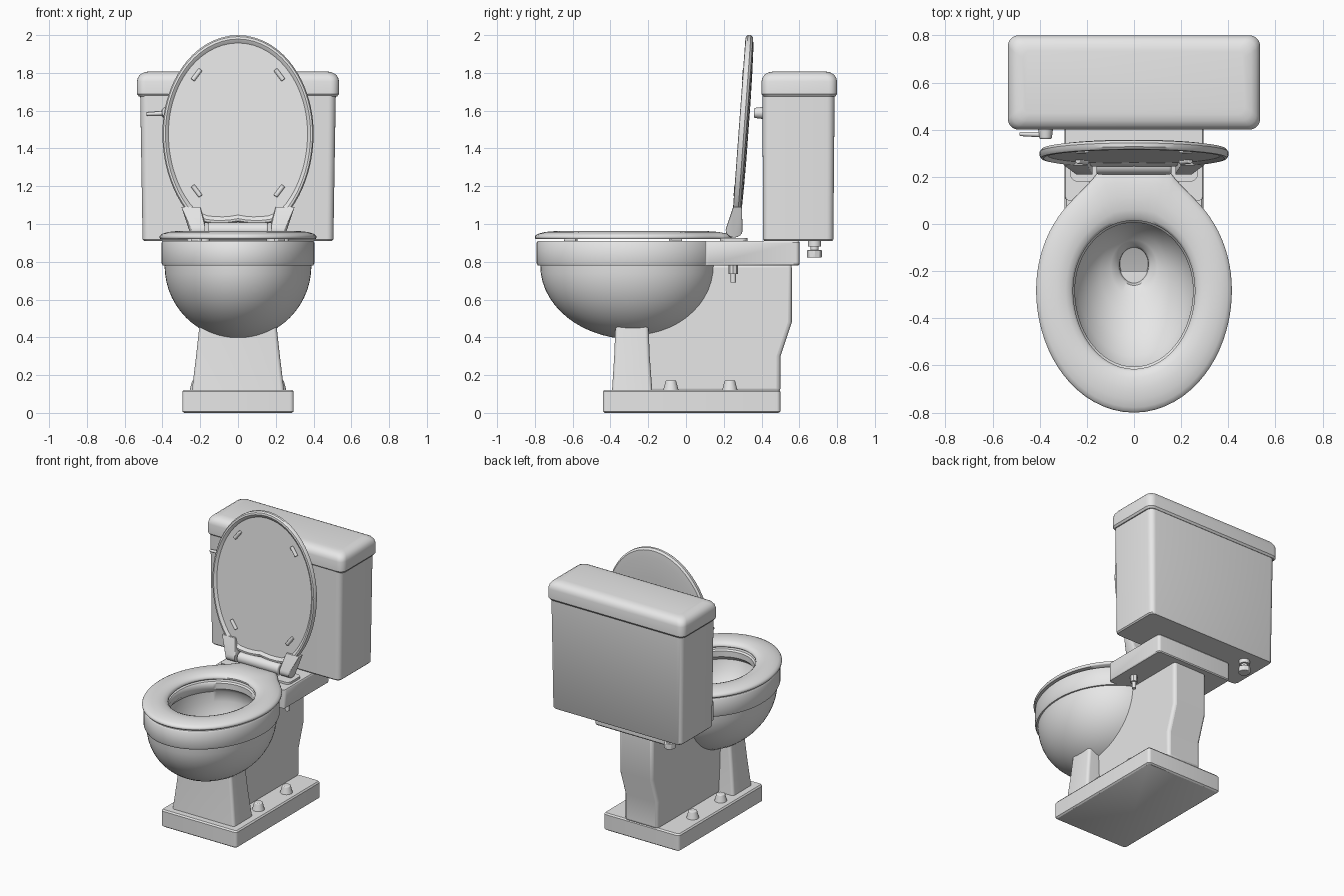
import bpy, bmesh, math
from mathutils import Vector

if "Cube" in bpy.data.objects:
    bpy.data.objects.remove(bpy.data.objects["Cube"])

mat = bpy.data.materials.new("porcelain_grey")
mat.diffuse_color = (0.8, 0.8, 0.8, 1)
mat.use_nodes = True
mat.node_tree.nodes["Principled BSDF"].inputs["Base Color"].default_value = mat.diffuse_color
N = 72
CY = -0.28  # centre of bowl and seat outlines


def finish(name, bm, angle=35, bevel=0):
    bmesh.ops.recalc_face_normals(bm, faces=bm.faces)
    me = bpy.data.meshes.new(name)
    bm.to_mesh(me)
    bm.free()
    ob = bpy.data.objects.new(name, me)
    bpy.context.collection.objects.link(ob)
    me.materials.append(mat)
    if bevel:
        m = ob.modifiers.new("bevel", 'BEVEL')
        m.width, m.segments, m.limit_method = bevel, 3, 'ANGLE'
    bpy.ops.object.select_all(action='DESELECT')
    ob.select_set(True)
    bpy.context.view_layer.objects.active = ob
    bpy.ops.object.shade_smooth_by_angle(angle=math.radians(angle))
    return ob


def loft(name, rings, closed=False, **kw):
    bm = bmesh.new()
    vs = [[bm.verts.new(p) for p in r] for r in rings]
    n = len(vs[0])
    pairs = list(zip(vs, vs[1:])) + ([(vs[-1], vs[0])] if closed else [])
    for a, b in pairs:
        for i in range(n):
            j = (i + 1) % n
            bm.faces.new((a[i], a[j], b[j], b[i]))
    if not closed:
        bm.faces.new(vs[0])
        bm.faces.new(vs[-1])
    return finish(name, bm, **kw)


def block(name, levels, **kw):
    """Stack of rounded rectangles: (half width, y0, y1, corner radius, z)."""
    rings = []
    for hx, y0, y1, r, z in levels:
        ring = []
        for k, (cx, cy) in enumerate(((hx - r, y1 - r), (r - hx, y1 - r),
                                      (r - hx, y0 + r), (hx - r, y0 + r))):
            for i in range(6):
                a = math.pi / 2 * (k + i / 5)
                ring.append((cx + r * math.cos(a), cy + r * math.sin(a), z))
        rings.append(ring)
    return loft(name, rings, **kw)


def cyl(name, p0, p1, r0, r1=None, n=20, bevel=0):
    p0, p1 = Vector(p0), Vector(p1)
    d = p1 - p0
    bm = bmesh.new()
    m = d.to_track_quat('Z', 'Y').to_matrix().to_4x4()
    m.translation = (p0 + p1) / 2
    bmesh.ops.create_cone(bm, cap_ends=True, segments=n, radius1=r0,
                          radius2=r0 if r1 is None else r1, depth=d.length, matrix=m)
    return finish(name, bm, bevel=bevel)


def half_egg(a, bf, bb, last=180):
    return [(a * math.sin(t), -(bf if t < math.pi / 2 else bb) * math.cos(t))
            for t in (math.radians(k) for k in range(0, last + 1, 5))]


def polar(half):
    """Resample a half outline into N mirrored points by angle from the front."""
    tab = [(math.atan2(abs(x), -y), math.hypot(x, y)) for x, y in half]
    out = []
    for i in range(N):
        th = 2 * math.pi * i / N
        a = min(th, 2 * math.pi - th)
        r = tab[-1][1]
        for (a0, r0), (a1, r1) in zip(tab, tab[1:]):
            if a0 <= a <= a1:
                r = r0 + (r1 - r0) * (a - a0) / max(a1 - a0, 1e-9)
                break
        out.append(Vector((r * math.sin(th), -r * math.cos(th))))
    return out


def ring(outline, s, z, cy=CY):
    return [(p.x * s, cy + p.y * s, z) for p in outline]


# Plinth, front pedestal and rear trap column
block("plinth", [(.285, -.43, .49, .015, 0), (.295, -.44, .5, .02, .008),
                 (.295, -.44, .5, .02, .112), (.287, -.432, .492, .015, .122)])
block("front_pedestal", [(.245, -.392, -.178, .02, .11), (.222, -.38, -.192, .02, .3),
                         (.2, -.372, -.2, .02, .5)])
prof = [(-.25, .11), (.5, .11), (.5, .3), (.56, .48), (.56, .79), (.13, .79),
        (.08, .62), (0, .53), (-.25, .44)]
loft("trap_column", [[(x, y, z) for y, z in prof] for x in (-.13, .13)], bevel=.02)

# Bowl: outer dome, rim band, hollow inside and drain
rim = polar(half_egg(.405, .512, .47))
hole = polar(half_egg(.258, .335, .295))
rings = []
for k in range(1, 15):
    t = math.pi / 2 * k / 14
    rings.append(ring(rim, .96 * math.sin(t), .78 - .39 * math.cos(t)))
rings += [ring(rim, s, z) for s, z in ((.985, .78), (1, .795), (1, .9), (.985, .91))]
for s, z, t in ((1, .91, 0), (.97, .9, 0), (.97, .86, 0), (1.06, .83, 0), (1.03, .76, .1),
                (.92, .69, .25), (.75, .62, .45), (.55, .57, .7), (.38, .54, .9),
                (.27, .52, 1), (.24, .5, 1), (.22, .43, 1)):
    rings.append(ring(hole, s, z, CY + .11 * t))
loft("bowl", rings, angle=40)
block("rear_shelf", [(.29, .1, .595, .015, .78), (.295, .1, .6, .02, .787),
                     (.295, .1, .6, .02, .903), (.29, .1, .595, .015, .91)])

# Seat: ring with a tab running back to the hinge
seat_half = half_egg(.415, .52, .49, 140) + [
    (x, y - CY) for x, y in ((.212, .15), (.178, .185), (.164, .208), (.16, .235), (0, .235))]
outer = polar(seat_half)
section = [(0, .926), (0, .936), (.06, .947), (.2, .957), (.45, .962), (.7, .958),
           (.88, .95), (.97, .942), (1, .934), (1, .926), (.97, .92), (.04, .92)]
loft("seat", [[(h.x + (o.x - h.x) * t, CY + h.y + (o.y - h.y) * t, z)
               for h, o in zip(hole, outer)] for t, z in section], closed=True, angle=50)

# Raised lid: rimmed front, softly domed back, leaning backwards
LZ = 1.48


def lid_y(z):
    return .245 + .073 * (z - 1.03)


lid_half = [(x, y) for x, y in half_egg(.4, .52, .56) if y < .45] + [(.222, .455), (.2, .47), (0, .47)]
lid = polar(lid_half)
loft("lid", [[(p.x * s, lid_y(LZ - p.y * s) + w, LZ - p.y * s) for p in lid]
             for s, w in ((.92, .014), (.945, .004), (.96, 0), (.985, .002), (1, .012),
                          (1, .028), (.975, .04), (.88, .046), (.6, .05), (.3, .052))])

# Hinge bar between the lid arms
cyl("hinge_bar", (-.16, .25, .968), (.16, .25, .968), .04, bevel=.01)

for sx, side in ((-1, "left"), (1, "right")):
    # Lid arms: hull from the hinge barrel up to the lid edge
    bm = bmesh.new()
    for x, k in ((.175, 0), (.245, 1)):
        for i in range(16):
            a = math.tau * i / 16
            bm.verts.new((sx * x, .255 + .045 * math.cos(a), .968 + .04 * math.sin(a)))
        for y in (.25, .295):
            bm.verts.new((sx * (x + .025 + .03 * k), y, 1.09))
    bmesh.ops.convex_hull(bm, input=bm.verts)
    finish("lid_arm_" + side, bm, bevel=.008)
    # Hinge plate, bolt and nut under the shelf
    hp = block("hinge_plate_" + side, [(.06, .18, .325, .03, .905), (.06, .18, .325, .03, .925)])
    hp.location.x = sx * .21
    cyl("hinge_bolt_" + side, (sx * .21, .25, .69), (sx * .21, .25, .8), .014)
    cyl("hinge_nut_" + side, (sx * .21, .25, .735), (sx * .21, .25, .78), .024, n=8)
    # Floor bolt caps
    for i, y in enumerate((-.08, .232)):
        cyl(f"bolt_cap_{side}_{i}", (sx * .215, y, .115), (sx * .215, y, .172), .042, .027, bevel=.005)
    # Bumpers on the lid and under the seat
    for i, (z, s) in enumerate(((1.79, -1), (1.175, 1))):
        a = (sx * .24, lid_y(z - .028 * -s) + .01, z + .028 * s)
        b = (sx * .198, lid_y(z + .028 * -s) + .01, z - .028 * s)
        cyl(f"lid_bumper_{side}_{i}", (a[0], a[1], a[2]), b, .012, bevel=.004)
    for i, (y, s) in enumerate(((-.61, -1), (-.055, 1))):
        cyl(f"seat_bumper_{side}_{i}", (sx * .24, y - .03 * s, .915),
            (sx * .2, y + .03 * s, .915), .012, bevel=.004)

# Tank, with its rounded cover
block("tank", [(.497, .415, .775, .03, .91), (.505, .408, .78, .035, .918),
               (.518, .405, .787, .04, 1.7)])
block("tank_cover", [(.525, .41, .79, .04, 1.675), (.535, .4, .8, .045, 1.688),
                     (.535, .4, .8, .045, 1.755), (.53, .405, .795, .045, 1.775),
                     (.518, .417, .783, .045, 1.792), (.497, .438, .762, .04, 1.803),
                     (.47, .465, .735, .03, 1.808)])

# Flush handle and water inlet
cyl("flush_knob", (-.375, .42, 1.588), (-.375, .36, 1.588), .034, .026, bevel=.006)
cyl("flush_lever", (-.35, .378, 1.588), (-.485, .382, 1.582), .013, .009, bevel=.004)
cyl("inlet_collar", (-.35, .68, .882), (-.35, .68, .915), .035)
cyl("inlet_neck", (-.35, .68, .85), (-.35, .68, .89), .022)
cyl("inlet_nut", (-.35, .68, .822), (-.35, .68, .862), .04, n=8, bevel=.004)
